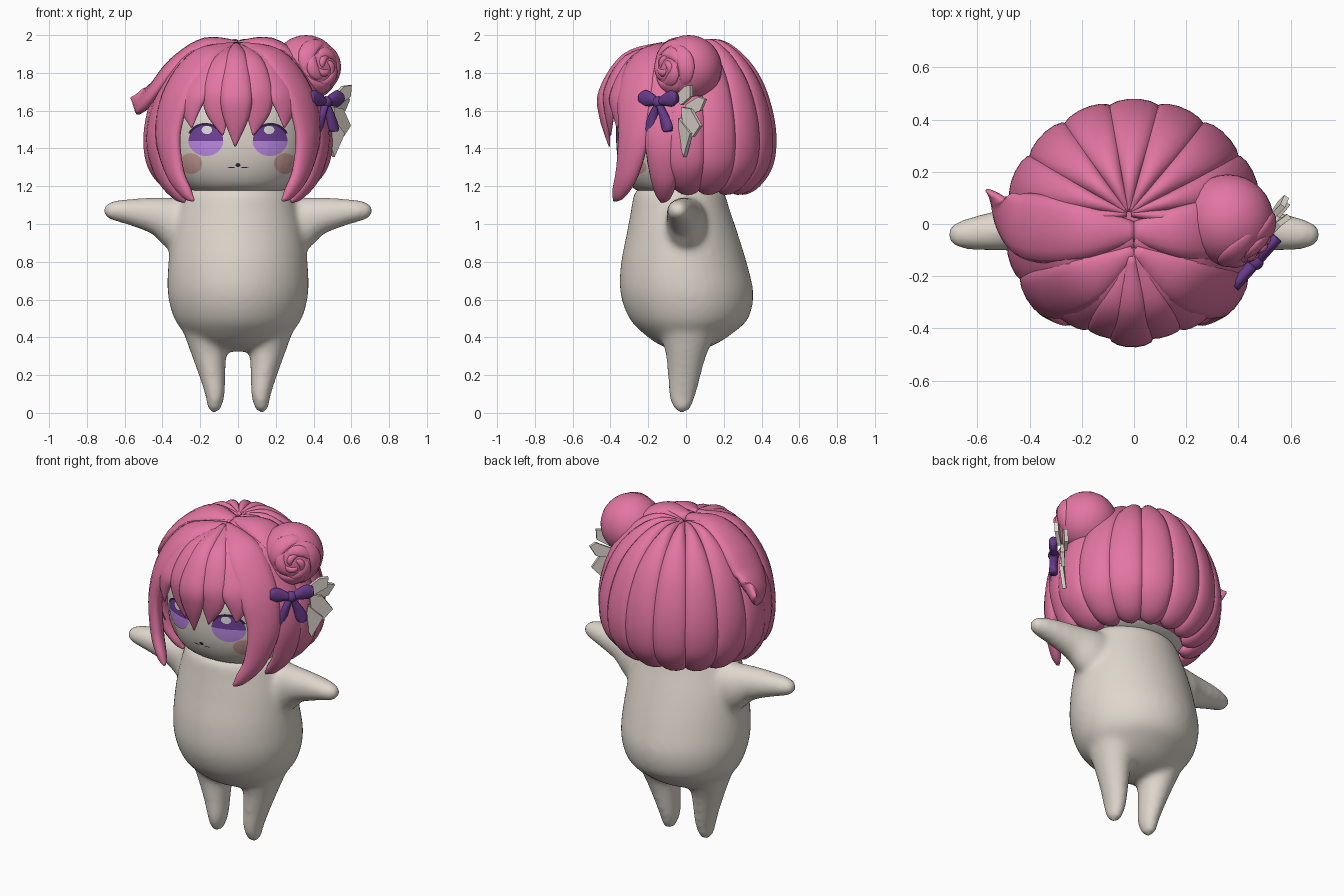
import bpy, bmesh, math
from mathutils import Vector
from mathutils.bvhtree import BVHTree

if "Cube" in bpy.data.objects:
    bpy.data.objects.remove(bpy.data.objects["Cube"])


def material(name, r, g, b):
    m = bpy.data.materials.new(name)
    m.use_nodes = True
    m.diffuse_color = (r, g, b, 1)
    bsdf = next(n for n in m.node_tree.nodes if n.type == 'BSDF_PRINCIPLED')
    bsdf.inputs["Base Color"].default_value = (r, g, b, 1)
    bsdf.inputs["Roughness"].default_value = 0.8
    return m


CREAM = material("cream", .74, .68, .61)
PINK = material("pink", .77, .18, .365)
PURPLE = material("bow purple", .135, .043, .255)
IRIS = material("iris purple", .17, .055, .34)
VIOLET = material("light violet", .55, .27, .84)
WHITE = material("eye white", .88, .84, .86)
DARK = material("dark lash", .03, .015, .05)
BLUSH = material("blush", .62, .36, .33)


def make(name, bm, mat, smooth=True):
    for f in bm.faces:
        f.smooth = smooth
    me = bpy.data.meshes.new(name)
    bm.to_mesh(me)
    bm.free()
    me.materials.append(mat)
    ob = bpy.data.objects.new(name, me)
    bpy.context.collection.objects.link(ob)
    return ob


def spline(rows, k):
    """Smooth interpolation through rows of numbers."""
    v = [Vector(r) for r in rows]
    v = [v[0]] + v + [v[-1]]
    res = []
    for a, b, c, d in zip(v, v[1:], v[2:], v[3:]):
        for i in range(k):
            t = i / k
            res.append((b * 2 + (c - a) * t + (a * 2 - b * 5 + c * 4 - d) * t ** 2
                        + (b * 3 - a - c * 3 + d) * t ** 3) * 0.5)
    return res + [v[-1]]


def sweep(bm, rows, out, k=5, n=14, power=2.0, axis=None):
    """Tube along rows of (x, y, z, half width, half depth); out gives the depth
    direction, and a fixed axis keeps all rings parallel."""
    pts = spline(rows, k)
    pos = [Vector(p[:3]) for p in pts]
    rings = []
    for i, p in enumerate(pts):
        t = axis or (pos[min(i + 1, len(pos) - 1)] - pos[max(i - 1, 0)]).normalized()
        nrm = out(pos[i])
        nrm = (nrm - t * nrm.dot(t)).normalized()
        side = t.cross(nrm)
        w, d = max(p[3], .002), max(p[4], .002)
        ring = []
        for j in range(n):
            a = math.tau * j / n
            c, s = (math.copysign(abs(f) ** (2 / power), f) for f in (math.cos(a), math.sin(a)))
            ring.append(bm.verts.new(pos[i] + side * w * c + nrm * d * s))
        rings.append(ring)
    for r, q in zip(rings, rings[1:]):
        for j in range(n):
            bm.faces.new((r[j], r[(j + 1) % n], q[(j + 1) % n], q[j]))
    bm.faces.new(rings[0])
    bm.faces.new(rings[-1])
    bmesh.ops.recalc_face_normals(bm, faces=bm.faces)


def along(x, y, z):
    return lambda p: Vector((x, y, z))


def away(x, y, z):
    return lambda p: p - Vector((x, y, z))


def strand(name, rows, out=away(0, 0, 1.5), mat=PINK):
    bm = bmesh.new()
    sweep(bm, rows, out)
    return make(name, bm, mat)


UP = Vector((0, 0, 1))

# Body: torso, arms and legs fused into one soft skin
bm = bmesh.new()
sweep(bm, [(0, 0, .325, .06, .05), (0, .005, .36, .2, .145), (0, .01, .42, .278, .235),
           (0, .015, .5, .338, .315), (0, .005, .63, .372, .352), (0, -.01, .78, .37, .336),
           (0, -.02, .95, .35, .294), (0, -.03, 1.08, .317, .26),
           (0, -.035, 1.16, .287, .24), (0, -.035, 1.2, .24, .2)],
      along(0, 1, 0), n=40, power=1.93, axis=UP)
for s in (-1, 1):
    sweep(bm, [(.2 * s, 0, .97, .12, .17), (.32 * s, 0, 1.005, .108, .147),
               (.42 * s, -.015, 1.04, .09, .104),
               (.56 * s, -.03, 1.063, .073, .073),
               (.65 * s, -.04, 1.07, .058, .055), (.695 * s, -.04, 1.07, .04, .038),
               (.715 * s, -.04, 1.07, .012, .012)], along(0, 0, 1), n=24)
    sweep(bm, [(.125 * s, -.02, 0, .014, .017), (.125 * s, -.02, .025, .036, .047),
               (.122 * s, -.02, .1, .053, .073), (.135 * s, -.01, .2, .07, .088),
               (.153 * s, 0, .32, .095, .112), (.165 * s, .01, .45, .13, .16)],
          along(0, 1, 0), n=24)
body = make("body", bm, CREAM)
skin = body.modifiers.new("fuse", 'REMESH')
skin.mode = 'VOXEL'
skin.voxel_size = .016
skin.use_smooth_shade = True
soften = body.modifiers.new("soften", 'SMOOTH')
soften.factor = .5
soften.iterations = 14

# Head
bm = bmesh.new()
sweep(bm, [(0, -.02, 1.14, .1, .1), (0, -.02, 1.17, .24, .22), (0, -.02, 1.22, .31, .29),
           (0, -.02, 1.32, .365, .335), (0, -.02, 1.45, .385, .35), (0, 0, 1.6, .38, .36),
           (0, 0, 1.78, .3, .28), (0, 0, 1.88, .17, .17), (0, 0, 1.91, .02, .02)],
      along(0, 1, 0), n=48, power=2.2, axis=UP)
face_tree = BVHTree.FromBMesh(bm)
make("head", bm, CREAM)


def decal(name, cx, cz, rx, rz, mat, lift, a0=0.0, a1=math.tau, inner=0.0):
    """Thin elliptical plate, or a sector of one, laid on the face."""
    bm = bmesh.new()
    rings, n = 5, 32
    grid = []
    for i in range(rings + 1):
        f = inner + (1 - inner) * i / rings
        row = []
        for j in range(n + 1):
            a = a0 + (a1 - a0) * j / n
            x, z = cx + rx * f * math.cos(a), cz + rz * f * math.sin(a)
            hit = face_tree.ray_cast(Vector((x, -2, z)), Vector((0, 1, 0)))[0]
            row.append(bm.verts.new((x, hit.y - lift, z)))
        grid.append(row)
    for r, q in zip(grid, grid[1:]):
        for j in range(n):
            bm.faces.new((r[j], q[j], q[j + 1], r[j + 1]))
    bmesh.ops.remove_doubles(bm, verts=bm.verts, dist=.00005)
    make(name, bm, mat)


# Painted face
for s, side in ((-1, "right"), (1, "left")):
    decal(side + "_blush", .25 * s, 1.32, .06, .055, BLUSH, .003)
    decal(side + "_upper_iris", .17 * s, 1.44, .092, .085, IRIS, .005, 0, math.pi)
    decal(side + "_lower_iris", .17 * s, 1.44, .092, .08, VIOLET, .005, math.pi, math.tau)
    decal(side + "_lash", .173 * s, 1.44, .1, .095, DARK, .007, .45, math.pi - .45, .87)
    decal(side + "_eye_glint", .165 * s, 1.498, .028, .022, WHITE, .009)
    decal(side + "_mouth_line", .035 * s, 1.3, .02, .003, DARK, .004)
decal("nose", 0, 1.312, .013, .01, DARK, .004)

# Hair cap under the locks, open around the face
PROFILE = [(1.937, .01), (1.937, .14), (1.867, .26), (1.75, .355), (1.6, .415),
           (1.45, .438), (1.32, .42), (1.23, .355), (1.195, .285), (1.188, .24)]
bm = bmesh.new()
sweep(bm, [(0, 0, z, r * 1.01, r * .97) for z, r in PROFILE], along(0, 1, 0), n=48, axis=UP)


def bare(c):
    return not (c.z > 1.66 or (c.y > -.2 and c.z > 1.3) or c.y > -.05)


bmesh.ops.delete(bm, geom=[f for f in bm.faces if bare(f.calc_center_median())], context='FACES')
make("hair_cap", bm, PINK)

# Back locks fanning out from the crown
for i in range(9):
    a = math.pi * i / 8
    rows = []
    for j, (z, r) in enumerate(PROFILE):
        pull = 1 - r / .44
        w = .02 if j == len(PROFILE) - 1 else max(.012, r * .235)
        rows.append((-.02 * pull + 1.05 * r * math.cos(a), .04 * pull + r * math.sin(a),
                     z, w, .02 if w < .03 else .042))
    strand("back_lock_%d" % (i + 1), rows)

# Side locks, forelocks and fringe
for s, side in ((-1, "right"), (1, "left")):
    strand(side + "_side_lock",
           [(0, -.06, 1.94, .03, .025), (.24 * s, -.11, 1.88, .1, .04),
            (.385 * s, -.13, 1.67, .11, .04), (.44 * s, -.13, 1.45, .095, .04),
            (.395 * s, -.12, 1.26, .075, .04), (.32 * s, -.12, 1.155, .045, .03),
            (.28 * s, -.13, 1.12, .008, .008)])
    strand(side + "_forelock",
           [(0, -.1, 1.94, .025, .025), (.18 * s, -.21, 1.885, .1, .04),
            (.315 * s, -.265, 1.7, .115, .04), (.37 * s, -.275, 1.48, .1, .04),
            (.335 * s, -.31, 1.28, .07, .038), (.272 * s, -.355, 1.165, .04, .028),
            (.235 * s, -.38, 1.125, .008, .008)])
    strand(side + "_outer_fringe",
           [(0, -.11, 1.94, .02, .02), (.13 * s, -.26, 1.87, .07, .03),
            (.22 * s, -.34, 1.72, .085, .03), (.25 * s, -.355, 1.62, .07, .025),
            (.245 * s, -.365, 1.51, .004, .004)])
    strand(side + "_inner_fringe",
           [(0, -.11, 1.94, .02, .02), (.07 * s, -.3, 1.87, .06, .03),
            (.105 * s, -.395, 1.72, .08, .03), (.105 * s, -.405, 1.6, .07, .025),
            (.08 * s, -.4, 1.47, .004, .004)])
strand("middle_fringe",
       [(-.01, -.12, 1.94, .02, .025), (-.01, -.31, 1.875, .06, .035),
        (-.01, -.425, 1.7, .085, .038), (-.01, -.43, 1.57, .07, .03),
        (-.015, -.405, 1.41, .004, .004)])
strand("flicked_lock",
       [(0, -.03, 1.94, .04, .03), (-.17, -.03, 1.942, .1, .045),
        (-.33, -.02, 1.84, .13, .045), (-.435, 0, 1.715, .125, .04),
        (-.497, .06, 1.655, .095, .035), (-.535, .105, 1.655, .045, .02),
        (-.565, .13, 1.668, .006, .006)])
strand("left_temple_lock",
       [(0, -.03, 1.94, .04, .03), (.17, -.03, 1.942, .1, .045),
        (.32, -.02, 1.84, .12, .04), (.41, 0, 1.65, .1, .035),
        (.45, 0, 1.45, .1, .035), (.42, 0, 1.29, .08, .03), (.35, 0, 1.19, .02, .02)])

# Bun with rose petals wound around its outward axis
BUN = Vector((.36, .015, 1.825))
AXIS = Vector((.62, -.75, .05)).normalized()
U = AXIS.cross(UP).normalized()
V = AXIS.cross(U)
bm = bmesh.new()
bmesh.ops.create_uvsphere(bm, u_segments=32, v_segments=18, radius=.175)
bmesh.ops.translate(bm, verts=bm.verts, vec=BUN)
make("bun", bm, PINK)


def bun_point(angle, turn, r):
    return BUN + r * (AXIS * math.cos(angle) + (U * math.cos(turn) + V * math.sin(turn)) * math.sin(angle))


for ring, (spread, w) in enumerate(((.78, .045), (.48, .033), (.22, .02))):
    for p in range(3):
        rows = []
        for j in range(6):
            f = j / 5
            fat = math.sin(math.pi * (.06 + .88 * f))
            q = bun_point(spread + .12 - .24 * f, p * math.tau / 3 + ring + 2.5 * f, .168)
            rows.append((*q, w * fat, .018 * fat))
        strand("rose_petal_%d_%d" % (ring + 1, p + 1), rows, away(*BUN))

# Bow below the bun
KNOT = Vector((.465, -.145, 1.645))
T = Vector((.66, .75, 0)).normalized()
N = (T.y, -T.x, 0)
bm = bmesh.new()
bmesh.ops.create_uvsphere(bm, u_segments=16, v_segments=10, radius=.032)
bmesh.ops.translate(bm, verts=bm.verts, vec=KNOT)
make("bow_knot", bm, PURPLE)
for s, side in ((-1, "front"), (1, "rear")):
    for part, shape in (("loop", ((.01, 0, .016), (.05, .012, .034), (.095, .02, .044), (.125, .022, .028))),
                        ("tail", ((.005, -.01, .012), (.035, -.07, .025), (.06, -.13, .034), (.065, -.155, .024)))):
        rows = [(*(KNOT + T * s * t + Vector((0, 0, z))), w, .024) for t, z, w in shape]
        strand("bow_%s_%s" % (side, part), rows, along(*N), PURPLE)

# Pale folded ribbon behind the bow
FOLDS = {
    "ribbon_top": ((.5, -.06, 1.67), (.555, 0, 1.73), (.595, .03, 1.735), (.59, .03, 1.675), (.53, -.02, 1.63)),
    "ribbon_wing": ((.5, 0, 1.63), (.57, .07, 1.675), (.585, .105, 1.66), (.56, .08, 1.6), (.52, .02, 1.58)),
    "ribbon_middle": ((.5, -.02, 1.62), (.55, .03, 1.61), (.59, .08, 1.52), (.55, .04, 1.46), (.51, -.01, 1.5)),
    "ribbon_tail": ((.5, -.03, 1.56), (.56, .03, 1.48), (.505, -.005, 1.355), (.475, -.03, 1.45)),
}
for name, pts in FOLDS.items():
    bm = bmesh.new()
    bm.faces.new([bm.verts.new(p) for p in pts])
    ob = make(name, bm, CREAM, smooth=False)
    thick = ob.modifiers.new("thickness", 'SOLIDIFY')
    thick.thickness = .022
    thick.offset = 0
